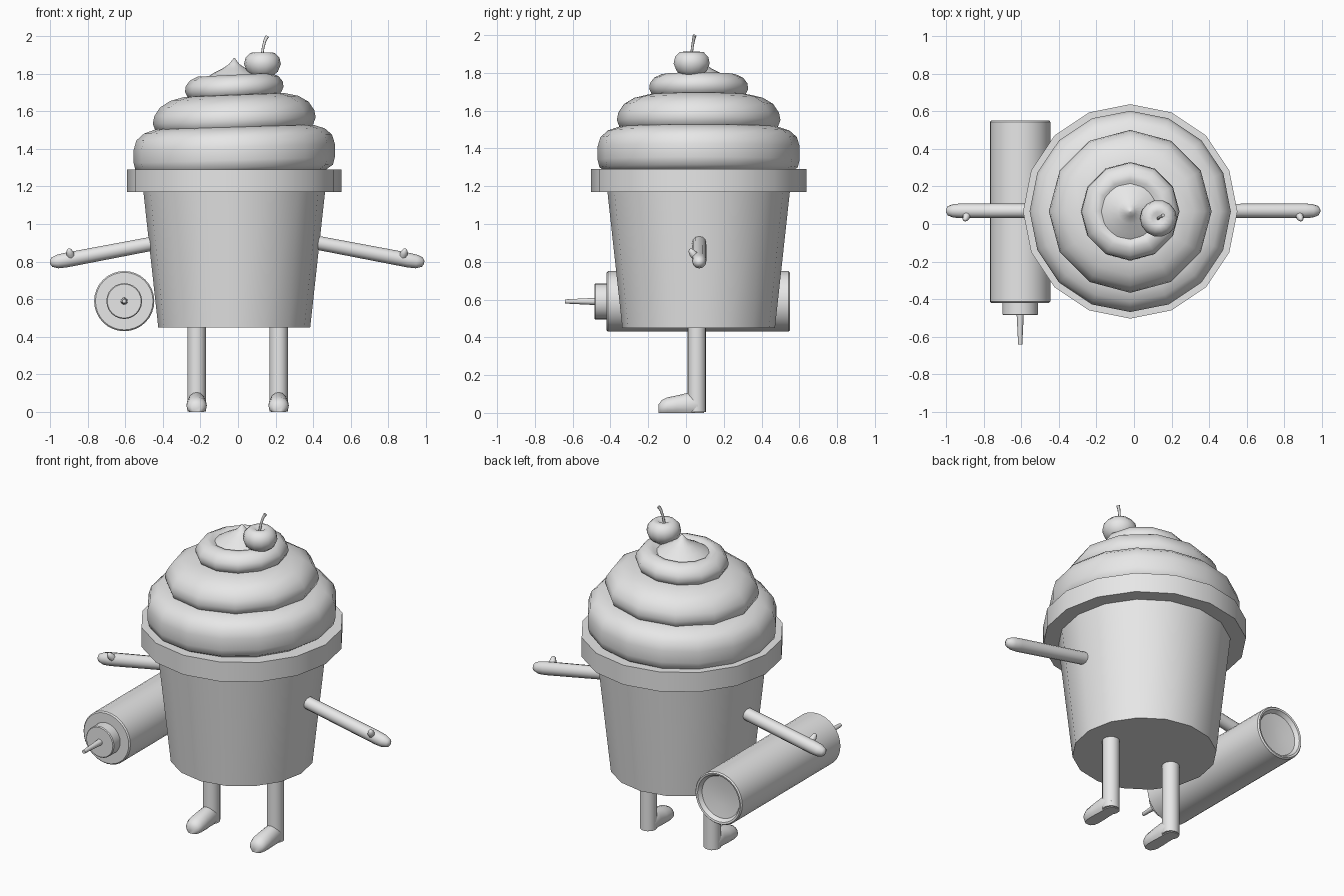
import bpy, bmesh, math
from mathutils import Vector, Matrix

if "Cube" in bpy.data.objects:
    bpy.data.objects.remove(bpy.data.objects["Cube"])

grey = bpy.data.materials.new("light grey")
grey.diffuse_color = (0.8, 0.8, 0.8, 1)
grey.use_nodes = True
grey.node_tree.nodes["Principled BSDF"].inputs["Base Color"].default_value = grey.diffuse_color
CX, CY = -0.02, 0.067   # cup axis


def finish(name, bm, angle=35):
    bmesh.ops.remove_doubles(bm, verts=bm.verts, dist=1e-5)
    bmesh.ops.recalc_face_normals(bm, faces=bm.faces)
    me = bpy.data.meshes.new(name)
    bm.to_mesh(me)
    bm.free()
    me.materials.append(grey)
    ob = bpy.data.objects.new(name, me)
    bpy.context.collection.objects.link(ob)
    bpy.ops.object.select_all(action='DESELECT')
    bpy.context.view_layer.objects.active = ob
    ob.select_set(True)
    bpy.ops.object.shade_smooth_by_angle(angle=math.radians(angle))
    return ob


def loft(bm, rings):
    """Skin a list of point rings and cap both ends."""
    loops = [[bm.verts.new(p) for p in r] for r in rings]
    n = len(loops[0])
    for a, b in zip(loops, loops[1:]):
        for i in range(n):
            j = (i + 1) % n
            bm.faces.new((a[i], a[j], b[j], b[i]))
    bm.faces.new(loops[0][::-1])
    bm.faces.new(loops[-1])


def lathe(name, profile, n, matrix, angle=35, tilt=0.0):
    """Turn a (radius, height) profile; tilt raises the +x side."""
    bm = bmesh.new()
    rings = []
    for r, z in profile:
        ring = []
        for i in range(n):
            a = 2 * math.pi * i / n
            x, y = r * math.cos(a), r * math.sin(a)
            ring.append(matrix @ Vector((x, y, z + tilt * x)))
        rings.append(ring)
    loft(bm, rings)
    return finish(name, bm, angle)


def tube(name, path, radii, n=12):
    """Round tube through points with one radius per point."""
    bm = bmesh.new()
    pts = [Vector(p) for p in path]
    rings = []
    for k, p in enumerate(pts):
        d = (pts[min(k + 1, len(pts) - 1)] - pts[max(k - 1, 0)]).normalized()
        u = d.cross(Vector((0, 1, 0.01))).normalized()
        v = d.cross(u)
        rings.append([p + radii[k] * (math.cos(t) * u + math.sin(t) * v)
                      for t in (2 * math.pi * i / n for i in range(n))])
    loft(bm, rings)
    return finish(name, bm, 50)


axis = Matrix.Translation((CX, CY, 0))

# Cup and its collar
lathe("cup", [(0.404, 0.45), (0.484, 1.18)], 16, axis)
lathe("cup_rim", [(0.46, 1.17), (0.57, 1.17), (0.57, 1.29), (0.46, 1.29)], 16, axis)

# Swirled frosting, three slightly tilted coils and a peak
lathe("frosting_lower", [(0.48, 1.27), (0.525, 1.30), (0.535, 1.34), (0.535, 1.41),
                         (0.52, 1.46), (0.48, 1.495), (0.42, 1.515), (0.3, 1.52)],
      16, axis, 50, 0.03)
lathe("frosting_middle", [(0.38, 1.48), (0.42, 1.515), (0.433, 1.55), (0.425, 1.59),
                          (0.395, 1.635), (0.34, 1.668), (0.27, 1.685), (0.2, 1.69)],
      12, axis, 50, 0.04)
lathe("frosting_upper", [(0.22, 1.66), (0.25, 1.69), (0.262, 1.715), (0.258, 1.745),
                         (0.235, 1.775), (0.195, 1.793), (0.165, 1.79), (0.145, 1.775),
                         (0.08, 1.77)],
      12, axis, 60, 0.05)
lathe("frosting_peak", [(0.16, 1.77), (0.115, 1.80), (0.065, 1.825), (0.028, 1.85),
                        (0.003, 1.882)], 16, axis, 60)

# Cherry with a dimple and a bent stem
lathe("cherry", [(0.012, 1.778), (0.05, 1.785), (0.082, 1.81), (0.098, 1.85),
                 (0.09, 1.885), (0.065, 1.91), (0.035, 1.913), (0.008, 1.895)],
      14, Matrix.Translation((0.13, 0.03, 0)), 70)
tube("cherry_stem", [(0.127, 0.028, 1.89), (0.134, 0.034, 1.94), (0.143, 0.04, 1.975),
                     (0.155, 0.046, 1.998)], [0.007, 0.007, 0.008, 0.010], 8)

for side, s in (("left", -1), ("right", 1)):
    # Arm with rounded tip and little thumb
    tube(side + "_arm",
         [(s * 0.40 - 0.005, 0.07, 0.905), (s * 0.91 - 0.005, 0.07, 0.808),
          (s * 0.955 - 0.005, 0.07, 0.80), (s * 0.985 - 0.005, 0.07, 0.797),
          (s * 0.995 - 0.005, 0.07, 0.796)],
         [0.037, 0.039, 0.036, 0.025, 0.008])
    tube(side + "_thumb",
         [(s * 0.88 - 0.005, 0.06, 0.82), (s * 0.888 - 0.005, 0.035, 0.845),
          (s * 0.893 - 0.005, 0.024, 0.862), (s * 0.894 - 0.005, 0.02, 0.868)],
         [0.022, 0.02, 0.013, 0.004], 8)

    # Leg
    lx = s * 0.218 - 0.002
    tube(side + "_leg", [(lx, 0.057, 0.004), (lx, 0.057, 0.47)], [0.049, 0.049], 16)

    # Foot, flat underneath: (y, half width, height)
    bm = bmesh.new()
    rings = []
    for y, w, h in [(0.095, 0.03, 0.09), (0.06, 0.05, 0.105), (0.005, 0.05, 0.105),
                    (-0.05, 0.054, 0.092), (-0.1, 0.054, 0.082), (-0.13, 0.044, 0.066),
                    (-0.145, 0.022, 0.045)]:
        rings.append([(lx + w * math.cos(t), y, max(0.0, h * (0.4 + 0.6 * math.sin(t))))
                      for t in (2 * math.pi * i / 16 for i in range(16))])
    loft(bm, rings)
    finish(side + "_foot", bm, 50)

# Canister lying along y beside the cup, with a dished rear end
lying = Matrix.Translation((-0.605, 0, 0.59)) @ Matrix.Rotation(-math.pi / 2, 4, 'X')
lathe("canister", [(0.09, -0.42), (0.153, -0.42), (0.16, -0.413), (0.16, 0.543),
                   (0.153, 0.551), (0.142, 0.548), (0.128, 0.525), (0.05, 0.515)],
      32, lying)
lathe("canister_collar", [(0.09, -0.485), (0.095, -0.48), (0.095, -0.41)][::-1], 24, lying)
lathe("canister_needle", [(0.011, -0.64), (0.019, -0.48)][::-1], 12, lying)
